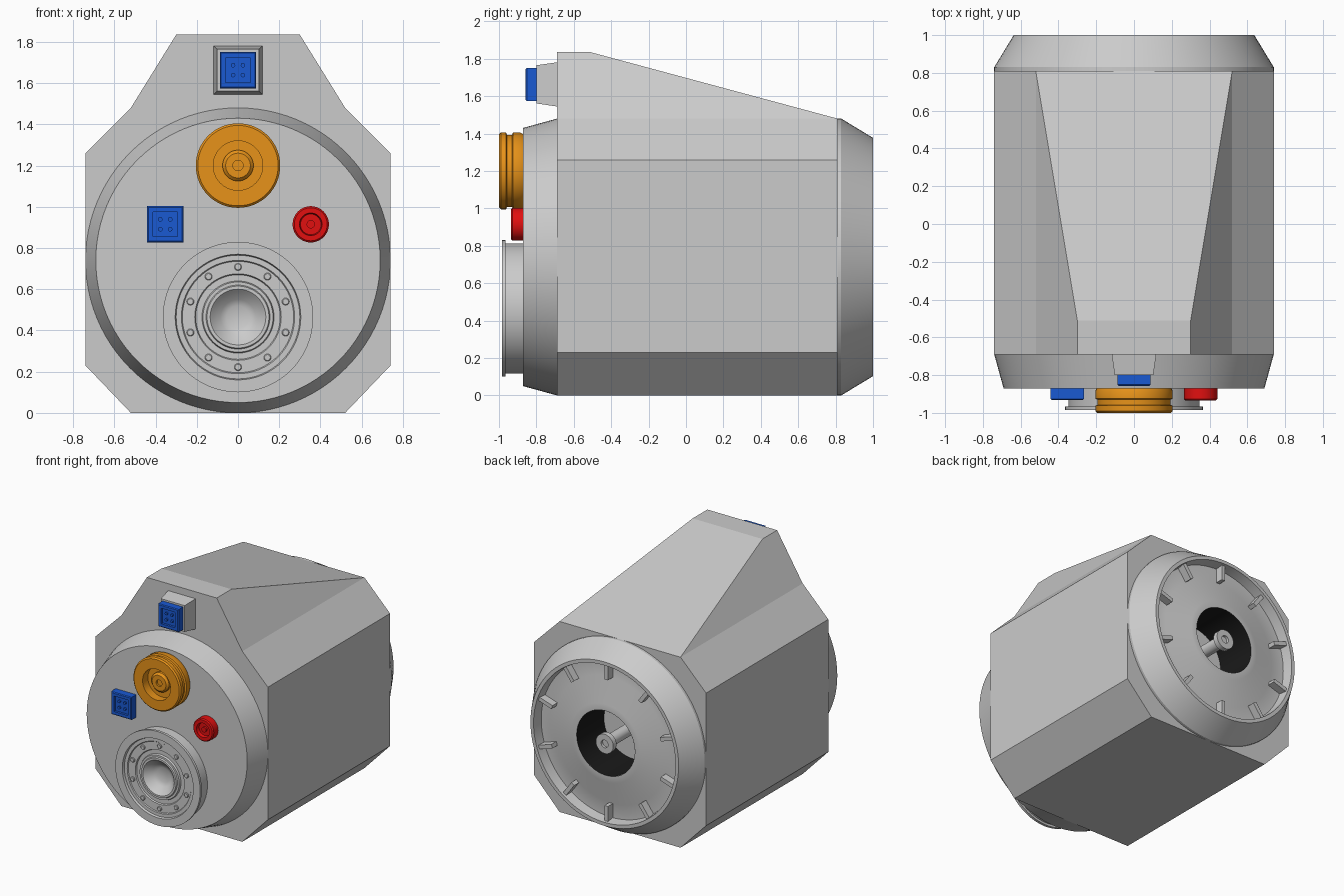
import bpy, bmesh
from math import sin, cos, pi, tau, sqrt
from mathutils import Matrix

if "Cube" in bpy.data.objects:
    bpy.data.objects.remove(bpy.data.objects["Cube"])


def material(name, rgb):
    m = bpy.data.materials.new(name)
    m.diffuse_color = (*rgb, 1)
    m.use_nodes = True
    m.node_tree.nodes["Principled BSDF"].inputs["Base Color"].default_value = m.diffuse_color
    return m


ORANGE = material("orange", (0.80, 0.29, 0.01))
RED = material("red", (0.75, 0.005, 0.005))
BLUE = material("blue", (0.01, 0.10, 0.65))
BLACK = material("black", (0.01, 0.01, 0.01))


def finish(name, bm, mat=None, smooth=False):
    me = bpy.data.meshes.new(name)
    bm.to_mesh(me)
    bm.free()
    ob = bpy.data.objects.new(name, me)
    bpy.context.collection.objects.link(ob)
    if mat:
        me.materials.append(mat)
    if smooth:
        bpy.ops.object.select_all(action='DESELECT')
        ob.select_set(True)
        bpy.context.view_layer.objects.active = ob
        bpy.ops.object.shade_smooth_by_angle(angle=0.5)
    return ob


def lathe(name, profile, x=0, z=0, mat=None, seg=64):
    """Turn (radius, y) points about a y-parallel axis; seg=4 gives a square part sized by half-width."""
    bm = bmesh.new()
    k, phase = (sqrt(2), pi / 4) if seg == 4 else (1, 0)
    rings = [[bm.verts.new((x + k * r * sin(phase + tau * j / seg), y,
                            z + k * r * cos(phase + tau * j / seg))) for j in range(seg)]
             for r, y in profile]
    for a, b in zip(rings, rings[1:]):
        for j in range(seg):
            n = (j + 1) % seg
            bm.faces.new((a[j], a[n], b[n], b[j]))
    bmesh.ops.remove_doubles(bm, verts=bm.verts, dist=1e-5)
    return finish(name, bm, mat, seg > 4)


# Body: octagonal prism with a tapering hump on top
bm = bmesh.new()
half = [(0.52, 0), (0.74, 0.23), (0.74, 1.26), (0.52, 1.48)]
octagon = half + [(-x, z) for x, z in reversed(half)]
front = [bm.verts.new((x, -0.69, z)) for x, z in octagon]
back = [bm.verts.new((x, 0.81, z)) for x, z in octagon]
for i in range(8):
    if i != 3:
        n = (i + 1) % 8
        bm.faces.new((front[i], front[n], back[n], back[i]))
tf = [bm.verts.new((x, -0.69, 1.835)) for x in (0.30, -0.30)]
tb = [bm.verts.new((x, -0.51, 1.835)) for x in (0.30, -0.30)]
bm.faces.new(front[:4] + tf + front[4:])
bm.faces.new((tf[0], tf[1], tb[1], tb[0]))
bm.faces.new((tb[0], tb[1], back[4], back[3]))
bm.faces.new((front[3], tf[0], tb[0], back[3]))
bm.faces.new((front[4], tf[1], tb[1], back[4]))
rear = bm.faces.new(back)
bmesh.ops.recalc_face_normals(bm, faces=bm.faces)
# opening in the rear wall for the exhaust well
bmesh.ops.inset_region(bm, faces=[rear], thickness=0.3)
bmesh.ops.delete(bm, geom=[rear], context='FACES')
finish("body", bm)

# Front plate
lathe("front_plate", [(0, -0.872), (0.69, -0.872), (0.74, -0.69)], z=0.74, seg=96)

# Rear housing: tapered rim, recessed channel, raised cone
lathe("rear_housing", [(0.74, 0.805), (0.74, 0.83), (0.637, 1.0), (0.61, 1.0), (0.60, 0.92),
                       (0.49, 0.92), (0.30, 0.985), (0.25, 0.985)], z=0.74, seg=96)
lathe("exhaust_well", [(0.25, 0.985), (0.25, 0.65)], z=0.74, mat=BLACK)
lathe("exhaust_floor", [(0.25, 0.65), (0, 0.65)], z=0.74)
lathe("exhaust_rod", [(0.045, 0.65), (0.045, 0.94), (0.075, 0.96), (0.075, 1.0), (0.03, 1.0),
                      (0.03, 0.98), (0, 0.98)], z=0.74, seg=32)

# Ribs across the rear channel
bm = bmesh.new()
for i in range(10):
    m = (Matrix.Translation((0, 0.945, 0.74)) @ Matrix.Rotation(tau * i / 10, 4, 'Y')
         @ Matrix.Translation((0, 0, 0.55)) @ Matrix.Diagonal((0.03, 0.07, 0.12, 1)))
    bmesh.ops.create_cube(bm, size=1, matrix=m)
finish("rear_ribs", bm)

# Grey front nozzle with bolt ring
NZ = 0.465
lathe("nozzle", [(0, -0.91), (0.055, -0.91), (0.085, -0.925), (0.125, -0.965), (0.135, -0.975),
                 (0.15, -0.975), (0.155, -0.965), (0.17, -0.965), (0.175, -0.95), (0.205, -0.95),
                 (0.21, -0.96), (0.27, -0.96), (0.275, -0.967), (0.30, -0.967), (0.305, -0.985),
                 (0.365, -0.985), (0.365, -0.965), (0.348, -0.965), (0.348, -0.86)], z=NZ)
for i in range(10):
    a = tau * i / 10
    lathe(f"nozzle_bolt_{i + 1}", [(0, -0.97), (0.014, -0.97), (0.018, -0.966), (0.018, -0.95)],
          x=0.243 * sin(a), z=NZ + 0.243 * cos(a), seg=16)

# Orange grooved knob with recessed hub
lathe("orange_knob", [(0, -0.955), (0.025, -0.955), (0.025, -0.97), (0.06, -0.97), (0.075, -0.955),
                      (0.075, -0.935), (0.12, -0.935), (0.12, -1.0), (0.195, -1.0), (0.205, -0.99),
                      (0.205, -0.962), (0.193, -0.957), (0.193, -0.93), (0.205, -0.925),
                      (0.205, -0.885), (0.195, -0.865)], z=1.2, mat=ORANGE)

# Red round button
lathe("red_button", [(0, -0.925), (0.02, -0.925), (0.02, -0.91), (0.05, -0.91), (0.055, -0.935),
                     (0.08, -0.935), (0.088, -0.927), (0.088, -0.865)], x=0.353, z=0.915,
      mat=RED, seg=48)


# Blue square sockets with four pins each
def socket(name, x, z, y):
    lathe(name, [(0, y + 0.018), (0.06, y + 0.018), (0.06, y), (0.082, y), (0.088, y + 0.006),
                 (0.088, y + 0.07)], x, z, BLUE, 4)
    for i, (sx, sz) in enumerate([(-1, -1), (-1, 1), (1, -1), (1, 1)]):
        lathe(f"{name}_pin_{i + 1}", [(0, y + 0.006), (0.011, y + 0.006), (0.011, y + 0.02)],
              x + 0.024 * sx, z + 0.024 * sz, BLUE, 16)


socket("side_socket", -0.353, 0.915, -0.932)
socket("top_socket", 0, 1.663, -0.857)
lathe("top_socket_mount", [(0, -0.80), (0.102, -0.80), (0.118, -0.69)], z=1.663, seg=4)
